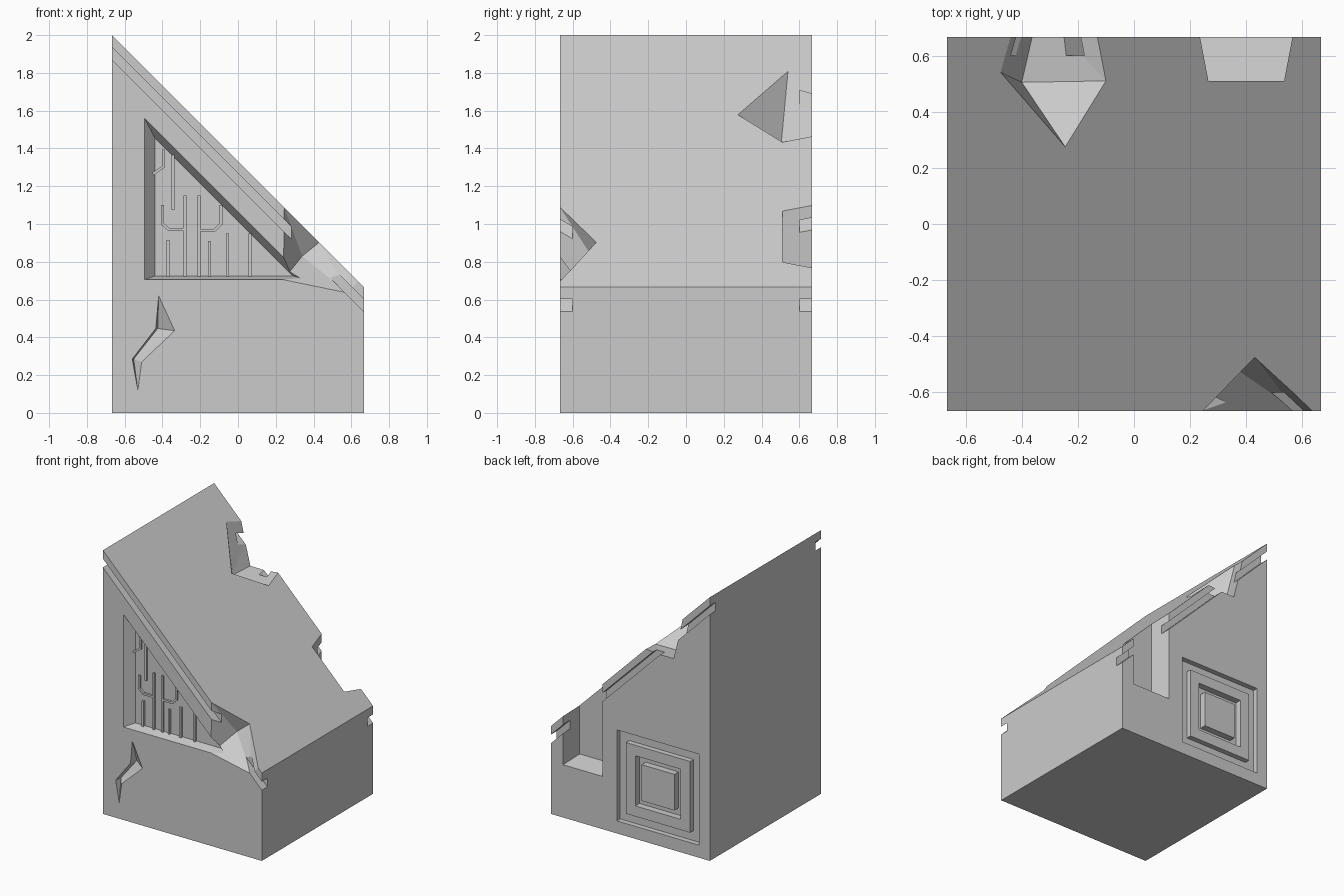
import bpy, bmesh
from mathutils import Vector

if "Cube" in bpy.data.objects:
    bpy.data.objects.remove(bpy.data.objects["Cube"])

H = 2 / 3          # half width of the block
SLOPE = 4 / 3      # roof line: z = SLOPE - x


def make(name, verts, faces=None):
    """Mesh from faces, or the convex hull of the points when no faces are given."""
    bm = bmesh.new()
    vs = [bm.verts.new(v) for v in verts]
    if faces:
        for f in faces:
            bm.faces.new([vs[i] for i in f])
    else:
        r = bmesh.ops.convex_hull(bm, input=vs)
        junk = {g for g in r["geom_interior"] + r["geom_unused"] if isinstance(g, bmesh.types.BMVert)}
        bmesh.ops.delete(bm, geom=list(junk), context='VERTS')
        bmesh.ops.dissolve_limit(bm, angle_limit=0.002, verts=bm.verts[:], edges=bm.edges[:])
    bmesh.ops.recalc_face_normals(bm, faces=bm.faces[:])
    me = bpy.data.meshes.new(name)
    bm.to_mesh(me)
    bm.free()
    ob = bpy.data.objects.new(name, me)
    bpy.context.collection.objects.link(ob)
    return ob


def prism(name, outline, y0, y1):
    """Outline in x, z extruded along y."""
    n = len(outline)
    verts = [(x, y, z) for y in (y0, y1) for x, z in outline]
    faces = [list(range(n)), list(range(n, 2 * n))]
    faces += [(i, (i + 1) % n, n + (i + 1) % n, n + i) for i in range(n)]
    return make(name, verts, faces)


def square_frame(name, cx, cz, outer, inner, y0, y1):
    verts = [(cx + sx * r, y, cz + sz * r) for y in (y0, y1) for r in (outer, inner)
             for sx, sz in ((-1, -1), (1, -1), (1, 1), (-1, 1))]
    faces = []
    for i in range(4):
        j = (i + 1) % 4
        faces += [(i, j, 4 + j, 4 + i), (8 + i, 8 + j, 12 + j, 12 + i),
                  (i, j, 8 + j, 8 + i), (4 + i, 4 + j, 12 + j, 12 + i)]
    return make(name, verts, faces)


def notch(name, deep, roof, side, both, f):
    """Hull cutter: rim points on the roof and side are pushed clear of the block."""
    n, f = Vector((.1, 0, .1)), Vector((0, f, 0))
    deep, roof, side, both = ([Vector(p) for p in s] for s in (deep, roof, side, both))
    pts = deep + roof + side + both + [p + n for p in roof + both]
    pts += [p + f for p in side + both] + [p + n + f for p in both]
    return make(name, pts)


def ribbon(path, w):
    """Mitred outline around an x, z polyline."""
    pts = [Vector(p) for p in path]
    left, right = [], []
    for i, p in enumerate(pts):
        dirs = [(pts[j + 1] - pts[j]).normalized() for j in (i - 1, i) if 0 <= j < len(pts) - 1]
        norms = [Vector((-d.y, d.x)) for d in dirs]
        m = sum(norms, Vector((0, 0))).normalized()
        m *= w / 2 / m.dot(norms[0])
        left.append(p + m)
        right.append(p - m)
    return left + right[::-1]


# Main block with sloping roof
block = prism("sloped_block", [(-H, 0), (H, 0), (H, SLOPE - H), (-H, SLOPE + H)], -H, H)
cutters = []

# Groove below the roof edge on front and back
strip = [(x, SLOPE - x - d) for x, d in ((-.8, .065), (.8, .065), (.8, .13), (-.8, .13))]
for s in (-1, 1):
    cutters.append(prism("groove_cutter", strip, s * .6, s * .8))

# Triangular panel recess on the front
rim = [(-.495, 1.56), (-.495, .705), (.36, .705)]
floor = [(-.44, 1.455), (-.44, .725), (.29, .725)]
cutters.append(make("panel_cutter", [(x, y, z) for y in (-H, -.8) for x, z in rim]
                    + [(x, -.6, z) for x, z in floor]))

# Broken corner at the front roof edge
cutters.append(notch("front_chip_cutter", [(.34, -.5, .83)], [(.43, -.475, .903)],
                     [(.24, -H, .705), (.58, -H, .635)],
                     [(.245, -H, 1.088), (.63, -H, .703)], -.1))

# Broken corner at the back roof edge
cutters.append(notch("back_chip_cutter", [(-.4, .505, 1.435)],
                     [(x, y, SLOPE - x) for x, y in ((-.245, .275), (-.475, .54), (-.1, .51))],
                     [(-.34, H, 1.465)],
                     [(x, H, SLOPE - x) for x in (-.15, -.41)], .1))

# Flared slot in the back
slot = []
for y, a, b, z in ((.51, .265, .535, .43), (.824, .205, .595, .37)):
    slot += [(x, y, h) for x in (a, b) for h in (z, 1.3)]
cutters.append(make("slot_cutter", slot))

# Nested square channels on the back
cutters.append(square_frame("outer_square_cutter", -.232, .44, .345, .27, .627, .8))
cutters.append(square_frame("inner_square_cutter", -.232, .44, .19, .137, .617, .8))

# Jagged crack on the front
crack = [(-.42, .62), (-.335, .435), (-.51, .27), (-.53, .12), (-.56, .285), (-.435, .447)]
verts = [(x, y, z) for y in (-H, -.8) for x, z in crack]
verts += [(-.425, -.605, .447), (-.552, -.615, .285)]
faces = [(0, 1, 12), (1, 2, 13), (1, 13, 12), (2, 3, 13), (3, 4, 13), (4, 5, 12),
         (4, 12, 13), (5, 0, 12), (6, 7, 8, 9, 10, 11)]
faces += [(i, (i + 1) % 6, 6 + (i + 1) % 6, 6 + i) for i in range(6)]
cutters.append(make("crack_cutter", verts, faces))

# Cut everything out of the block
bpy.context.view_layer.objects.active = block
for c in cutters:
    c.hide_render = True
    m = block.modifiers.new("cut", 'BOOLEAN')
    m.operation, m.solver, m.object = 'DIFFERENCE', 'EXACT', c
    bpy.ops.object.modifier_apply(modifier=m.name)
    bpy.data.objects.remove(c)

# Raised traces on the panel floor
paths = [[(x, .722), (x, top)] for x, top in
         ((-.37, .915), (-.28, 1.15), (-.207, 1.15), (-.15, .91), (-.055, .95), (.063, .95))]
paths += [[(-.4, 1.1), (-.4, 1.0), (-.365, .97), (-.285, .97)],
          [(-.09, 1.1), (-.09, 1.0), (-.125, .967), (-.2, .967)],
          [(-.345, 1.365), (-.345, 1.075)],
          [(-.393, 1.395), (-.393, 1.305), (-.45, 1.265)]]
for p in paths:
    prism("panel_trace", ribbon(p, .015), -.615, -.597)
